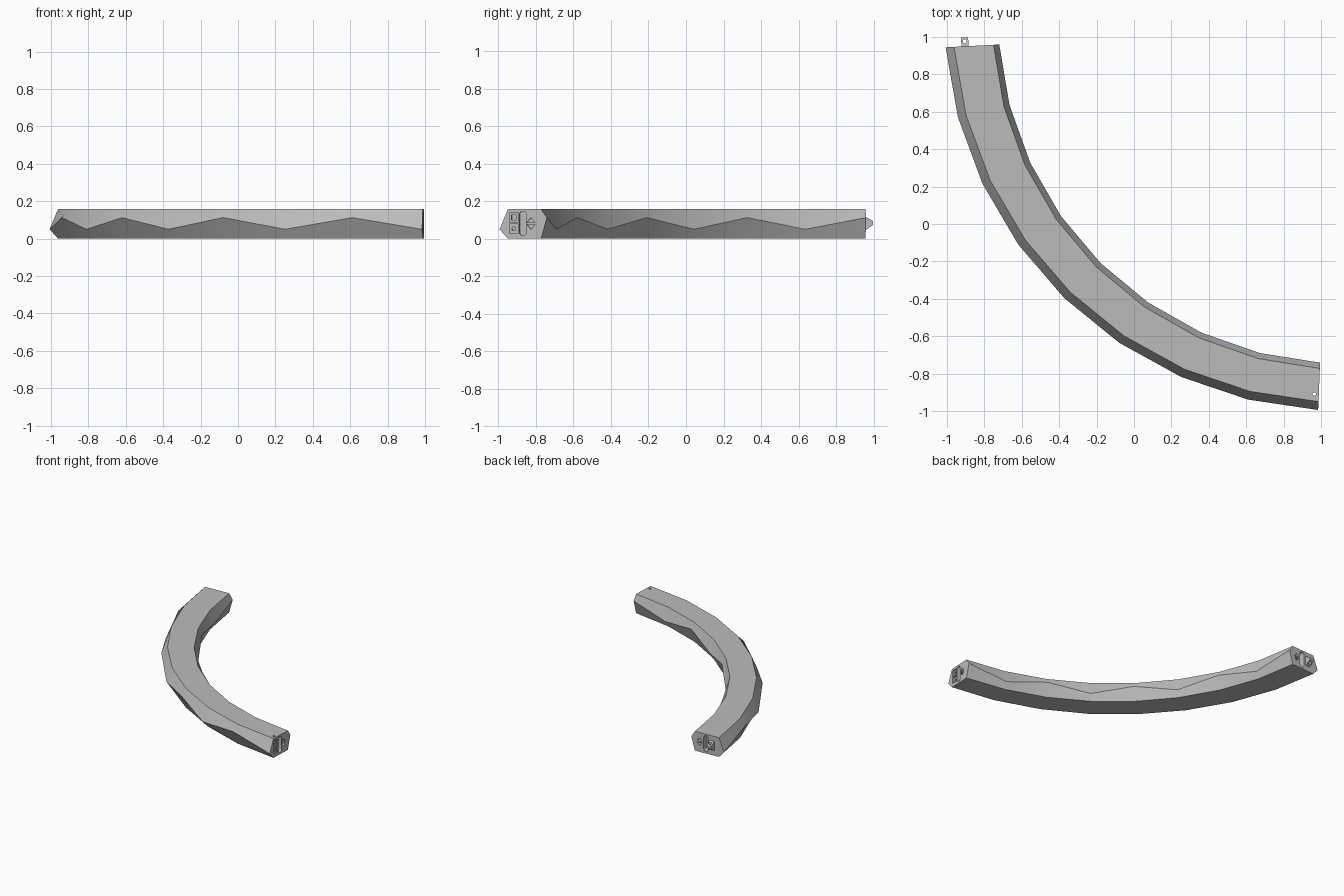
import bpy, bmesh, math
from mathutils import Vector

cube = bpy.data.objects.get("Cube")
if cube:
    bpy.data.objects.remove(cube, do_unlink=True)

UP = Vector((0, 0, 1))
HEIGHT = 0.158
LOW, HIGH = 0.05, 0.112
STEPS = 8

grey = bpy.data.materials.new("warm grey")
grey.use_nodes = True
grey.diffuse_color = (0.5, 0.5, 0.5, 1)
grey.node_tree.nodes["Principled BSDF"].inputs["Base Color"].default_value = (0.5, 0.5, 0.5, 1)


def finish(name, bm):
    bmesh.ops.recalc_face_normals(bm, faces=bm.faces)
    mesh = bpy.data.meshes.new(name)
    bm.to_mesh(mesh)
    bm.free()
    mesh.materials.append(grey)
    obj = bpy.data.objects.new(name, mesh)
    bpy.context.collection.objects.link(obj)
    return obj


def prism(name, shape, origin, a, b, sweep):
    """Extrude a flat outline lying on axes a, b along the sweep vector."""
    bm = bmesh.new()
    rings = [[bm.verts.new(origin + a * p + b * q + off) for p, q in shape]
             for off in (Vector(), sweep)]
    for ring in rings:
        bm.faces.new(ring)
    n = len(shape)
    for i in range(n):
        j = (i + 1) % n
        bm.faces.new((rings[0][i], rings[0][j], rings[1][j], rings[1][i]))
    return finish(name, bm)


def cut(target, cutter):
    cutter.hide_render = True
    mod = target.modifiers.new("cut", 'BOOLEAN')
    mod.operation = 'DIFFERENCE'
    mod.solver = 'EXACT'
    mod.object = cutter
    bpy.context.view_layer.objects.active = target
    bpy.ops.object.modifier_apply(modifier=mod.name)
    bpy.data.objects.remove(cutter, do_unlink=True)


def rect(x0, x1, y0, y1):
    return [(x0, y0), (x1, y0), (x1, y1), (x0, y1)]


def circle(x, y, r, n=16):
    return [(x + r * math.cos(math.tau * i / n), y + r * math.sin(math.tau * i / n))
            for i in range(n)]


def slot(x, y0, y1, r, n=8):
    arc = [math.pi * i / n for i in range(n + 1)]
    return ([(x + r * math.cos(t), y1 - r + r * math.sin(t)) for t in arc]
            + [(x - r * math.cos(t), y0 + r - r * math.sin(t)) for t in arc])


def on_arc(cx, cy, radius, start, end, t):
    ang = math.radians(start + (end - start) * t)
    return Vector((cx + radius * math.cos(ang), cy + radius * math.sin(ang), 0))


# Curved beam: hexagonal sections whose side ridges zigzag up and down
bm = bmesh.new()
rings, frames = [], []
for i in range(STEPS + 1):
    t = i / STEPS
    outer = on_arc(1.108, 1.125, 2.123, 184.88, 266.67, t)
    inner = on_arc(1.125, 1.105, 1.851, 184.5, 265.97, t)
    u = (inner - outer).normalized()
    frames.append((outer, u))
    ridge_out, ridge_in = (LOW, HIGH) if i % 2 == 0 else (HIGH, LOW)
    top_out, top_in = outer + u * 0.045, inner - u * 0.031
    section = [top_out + UP * HEIGHT, outer + UP * ridge_out, top_out,
               top_in, inner + UP * ridge_in, top_in + UP * HEIGHT]
    rings.append([bm.verts.new(p) for p in section])
for r0, r1 in zip(rings, rings[1:]):
    for k in range(6):
        m = (k + 1) % 6
        bm.faces.new((r0[k], r0[m], r1[m], r1[k]))
bm.faces.new(rings[0])
bm.faces.new(rings[-1])
beam = finish("curved_beam", bm)


def socket(name, shape, frame, out, depth):
    origin, u = frame
    cut(beam, prism(name, shape, origin + out * 0.01, u, UP, -out * (depth + 0.01)))


def arrow_pair(x):
    return [[(x - 0.022, 0.086), (x + 0.022, 0.086), (x, 0.112)],
            [(x - 0.022, 0.076), (x, 0.05), (x + 0.022, 0.076)]]


# Recesses in the two end faces
tail, head = frames[0], frames[-1]
tail_out = UP.cross(tail[1])
head_out = -UP.cross(head[1])
for frame, out, slot_s, arrow_s in ((tail, tail_out, 0.16, 0.215), (head, head_out, 0.125, 0.168)):
    socket("slot_cutter", slot(slot_s, 0.016, 0.146, 0.019), frame, out, 0.05)
    for shape in arrow_pair(arrow_s):
        socket("arrow_cutter", shape, frame, out, 0.04)
socket("upper_pocket", rect(0.053, 0.098, 0.085, 0.138), head, head_out, 0.012)
socket("lower_pocket", rect(0.053, 0.098, 0.028, 0.079), head, head_out, 0.012)
socket("square_hole", rect(0.064, 0.088, 0.1, 0.125), head, head_out, 0.04)
socket("round_hole", circle(0.076, 0.052, 0.01), head, head_out, 0.04)

# Pin hole running down through the head end
pin_at = head[0] + head[1] * 0.085 - head_out * 0.024
cut(beam, prism("pin_cutter", circle(0, 0, 0.009), pin_at - UP * 0.05,
                Vector((1, 0, 0)), Vector((0, 1, 0)), UP * 0.3))

# Tapered locking tab with its own pin hole on the tail end
profile = [(-0.01, 0.045), (0.006, 0.045), (0.047, 0.073), (0.047, 0.093), (0.006, 0.118), (-0.01, 0.118)]
tab = prism("locking_tab", profile, tail[0] + tail[1] * 0.085, tail_out, UP, tail[1] * 0.038)
tab_pin = tail[0] + tail[1] * 0.104 + tail_out * 0.027
cut(tab, prism("tab_pin_cutter", circle(0, 0, 0.01), tab_pin - UP * 0.05,
               Vector((1, 0, 0)), Vector((0, 1, 0)), UP * 0.3))

# Soft shading along the curve, crisp ridges
for obj in (beam, tab):
    bpy.ops.object.select_all(action='DESELECT')
    obj.select_set(True)
    bpy.context.view_layer.objects.active = obj
    bpy.ops.object.shade_smooth_by_angle(angle=math.radians(30))
